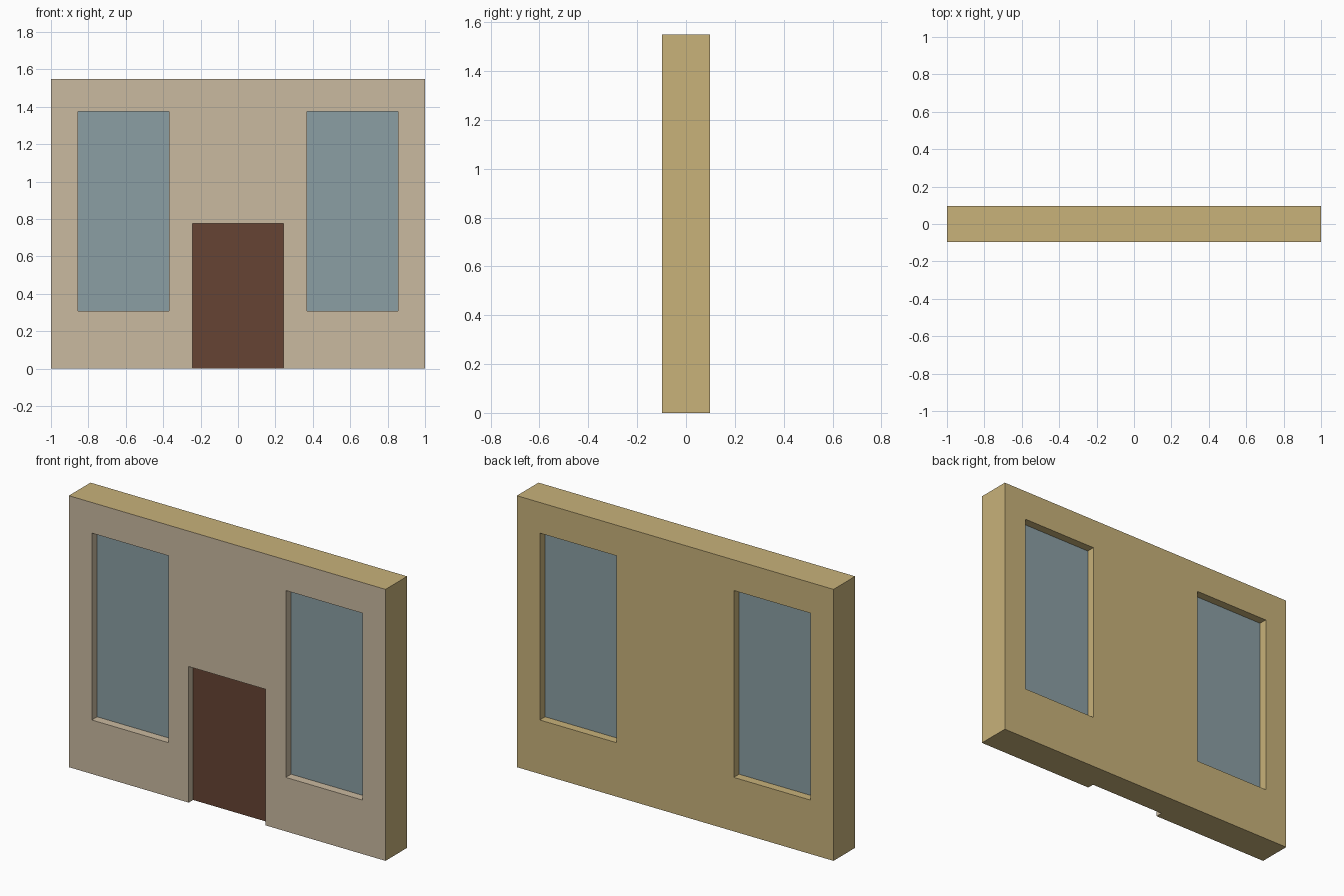
import bpy
import bmesh
from mathutils import Vector

if "Cube" in bpy.data.objects:
    bpy.data.objects.remove(bpy.data.objects["Cube"])

HX, HY, HZ = 1.0, 0.0975, 1.55           # half width, half thickness, height
DOOR = (-0.243, 0.243, 0.0, 0.777)       # x0, x1, z0, z1
WIN_R = (0.37, 0.855, 0.308, 1.375)
WIN_L = (-0.855, -0.37, 0.308, 1.375)
WIN_DEPTH, DOOR_DEPTH = 0.048, 0.04


def material(name, rgb):
    def lin(c):
        c /= 255
        return c / 12.92 if c <= 0.04045 else ((c + 0.055) / 1.055) ** 2.4
    m = bpy.data.materials.new(name)
    m.diffuse_color = (*[lin(c) for c in rgb], 1)
    m.use_nodes = True
    m.node_tree.nodes["Principled BSDF"].inputs["Base Color"].default_value = m.diffuse_color
    return m


PLASTER = material("pale plaster", (202, 186, 160))
TAN = material("tan wall", (200, 178, 122))
GLASS = material("blue grey glass", (139, 159, 164))
WOOD = material("brown door", (102, 68, 51))


def face(bm, pts, normal, mat=0):
    f = bm.faces.new([bm.verts.new(p) for p in pts])
    f.normal_update()
    if f.normal.dot(Vector(normal)) < 0:
        f.normal_flip()
    f.material_index = mat


def rect(x0, x1, z0, z1, y):
    return [(x0, y, z0), (x1, y, z0), (x1, y, z1), (x0, y, z1)]


def finish(bm, name, mats):
    me = bpy.data.meshes.new(name)
    bm.to_mesh(me)
    bm.free()
    for m in mats:
        me.materials.append(m)
    bpy.context.collection.objects.link(bpy.data.objects.new(name, me))


def wall_side(bm, s, openings, mat):
    """Wall skin at y = s*HY with rectangular openings and their reveals."""
    y = s * HY
    xs = sorted({-HX, HX, *[v for o, _ in openings for v in o[:2]]})
    for x0, x1 in zip(xs, xs[1:]):
        z = 0.0
        for o, _ in openings:
            if o[0] <= x0 and x1 <= o[1]:
                if o[2] > z:
                    face(bm, rect(x0, x1, z, o[2], y), (0, s, 0), mat)
                z = o[3]
        face(bm, rect(x0, x1, z, HZ, y), (0, s, 0), mat)
    for (x0, x1, z0, z1), d in openings:
        yi = y - s * d
        for x, n in ((x0, 1), (x1, -1)):
            face(bm, [(x, y, z0), (x, yi, z0), (x, yi, z1), (x, y, z1)], (n, 0, 0), mat)
        for z, n in ((z0, 1), (z1, -1)):
            if z > 0:                     # the door has no threshold
                face(bm, [(x0, y, z), (x1, y, z), (x1, yi, z), (x0, yi, z)], (0, 0, n), mat)


# Wall: plaster front, tan back, ends, top and notched underside
bm = bmesh.new()
windows = [(WIN_L, WIN_DEPTH), (WIN_R, WIN_DEPTH)]
wall_side(bm, -1, windows + [(DOOR, DOOR_DEPTH)], 0)
wall_side(bm, 1, windows, 1)
for x in (-HX, HX):
    face(bm, [(x, -HY, 0), (x, HY, 0), (x, HY, HZ), (x, -HY, HZ)], (x, 0, 0), 1)
face(bm, [(-HX, -HY, HZ), (HX, -HY, HZ), (HX, HY, HZ), (-HX, HY, HZ)], (0, 0, 1), 1)
yd = DOOR_DEPTH - HY
for x0, x1, y0 in ((-HX, DOOR[0], -HY), (DOOR[0], DOOR[1], yd), (DOOR[1], HX, -HY)):
    face(bm, [(x0, y0, 0), (x1, y0, 0), (x1, HY, 0), (x0, HY, 0)], (0, 0, -1), 1)
bmesh.ops.remove_doubles(bm, verts=bm.verts, dist=1e-5)
finish(bm, "wall", [PLASTER, TAN])

# Glass panes, front and back of each window
for name, win in (("left_window", WIN_L), ("right_window", WIN_R)):
    bm = bmesh.new()
    for s in (-1, 1):
        face(bm, rect(*win, s * (HY - WIN_DEPTH)), (0, s, 0))
    finish(bm, name, [GLASS])

# Door panel
bm = bmesh.new()
face(bm, rect(*DOOR, yd), (0, -1, 0))
finish(bm, "door", [WOOD])
